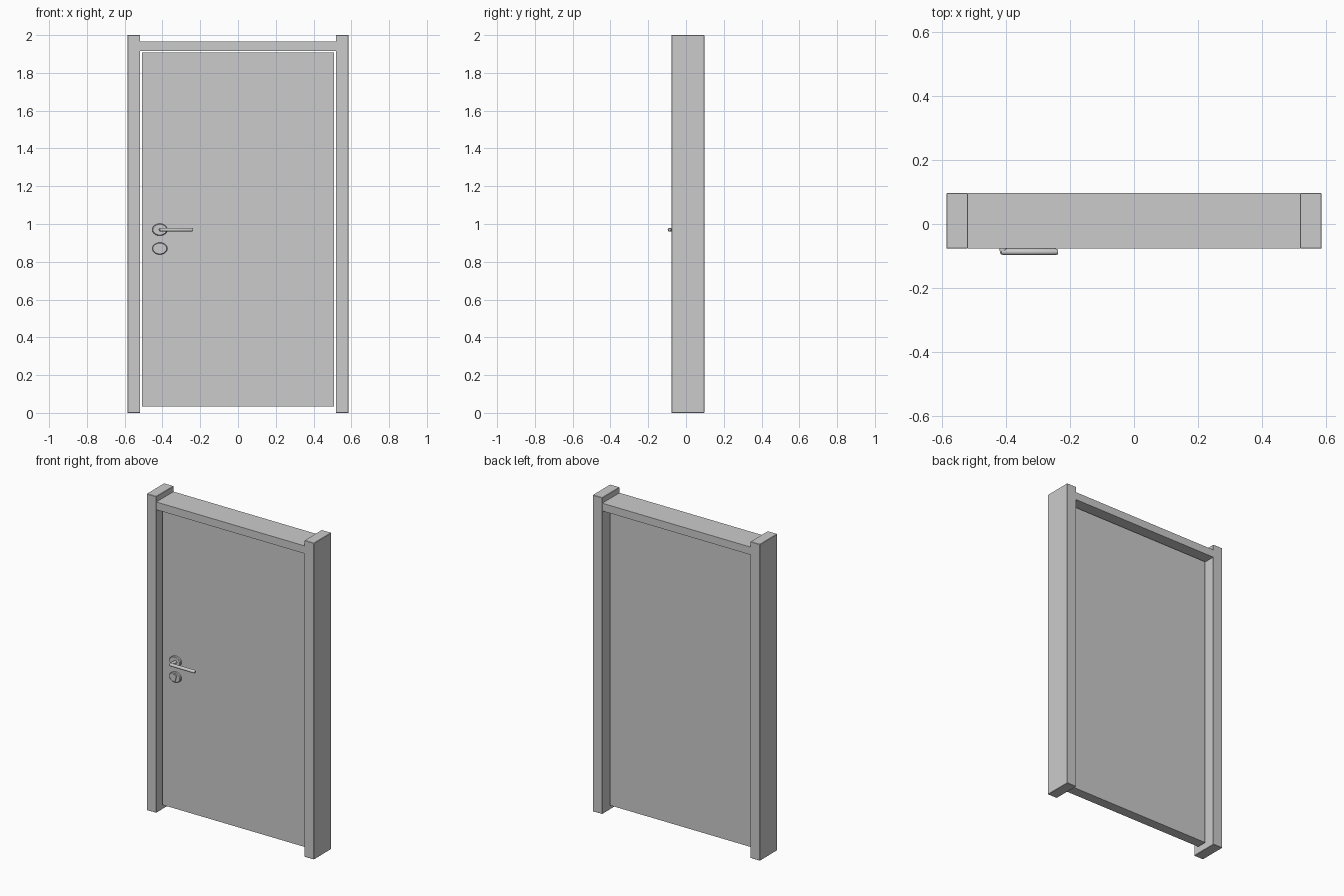
import bpy, bmesh, math
from mathutils import Vector

if "Cube" in bpy.data.objects:
    bpy.data.objects.remove(bpy.data.objects["Cube"])


def bevel(ob, width, segments=1):
    m = ob.modifiers.new("bevel", "BEVEL")
    m.width, m.segments, m.limit_method = width, segments, "ANGLE"


def finish(name, bm, smooth=False):
    bmesh.ops.recalc_face_normals(bm, faces=bm.faces)
    me = bpy.data.meshes.new(name)
    bm.to_mesh(me)
    bm.free()
    ob = bpy.data.objects.new(name, me)
    bpy.context.collection.objects.link(ob)
    if smooth:
        bpy.ops.object.select_all(action="DESELECT")
        bpy.context.view_layer.objects.active = ob
        ob.select_set(True)
        bpy.ops.object.shade_smooth_by_angle(angle=math.radians(35))
    return ob


def box(name, lo, hi, bev=0.0):
    bm = bmesh.new()
    bmesh.ops.create_cube(bm, size=1)
    lo, hi = Vector(lo), Vector(hi)
    for v in bm.verts:
        v.co = (lo + hi) / 2 + v.co * (hi - lo)
    ob = finish(name, bm)
    if bev:
        bevel(ob, bev)
    return ob


def loft(name, rings):
    """Skin a list of equal-length point rings and cap both ends."""
    bm = bmesh.new()
    loops = [[bm.verts.new(p) for p in r] for r in rings]
    n = len(loops[0])
    for a, b in zip(loops, loops[1:]):
        for i in range(n):
            bm.faces.new((a[i], a[(i + 1) % n], b[(i + 1) % n], b[i]))
    bm.faces.new(loops[0])
    bm.faces.new(loops[-1])
    return finish(name, bm, smooth=True)


def ellipse(x, y, z, rx, rz, n=32):
    return [(x + rx * math.cos(2 * math.pi * i / n), y,
             z + rz * math.sin(2 * math.pi * i / n)) for i in range(n)]


FRONT, BACK = -0.077, 0.097
DOOR_F, DOOR_B = -0.028, 0.035
HX, HZ, LZ = -0.414, 0.97, 0.87

# Frame
for side, x0, x1 in (("left", -0.585, -0.518), ("right", 0.518, 0.585)):
    box(side + "_post", (x0, FRONT, 0), (x1, BACK, 2), 0.002)
box("header", (-0.518, FRONT + 0.001, 1.916), (0.518, BACK - 0.001, 1.965))

# Door leaf
box("door_panel", (-0.508, DOOR_F, 0.035), (0.508, DOOR_B, 1.908))

# Handle and lock plates
for name, z in (("handle_plate", HZ), ("lock_plate", LZ)):
    loft(name, [ellipse(HX, DOOR_F + 0.001, z, 0.040, 0.032),
                ellipse(HX, DOOR_F - 0.010, z, 0.040, 0.032),
                ellipse(HX, DOOR_F - 0.014, z, 0.036, 0.028)])

# Handle neck
loft("handle_neck", [ellipse(HX + 0.005, y, HZ, 0.011, 0.010)
                     for y in (DOOR_F - 0.012, -0.085)])

# Lever: round bar swept sideways with a softened root and tip
stations = [(-0.418, -0.086, 0.004), (-0.414, -0.087, 0.0085),
            (-0.400, -0.087, 0.010), (-0.330, -0.087, 0.010),
            (-0.244, -0.087, 0.010), (-0.237, -0.087, 0.007)]
loft("lever", [[(x, y + r * math.cos(i * math.pi / 8), HZ + r * math.sin(i * math.pi / 8))
                for i in range(16)] for x, y, r in stations])

# Lock cylinder: round head with a tapering foot
head = [(0.015 * math.cos(a), 0.008 + 0.013 * math.sin(a))
        for a in (math.radians(-40 + 260 * i / 16) for i in range(17))]
outline = head + [(-0.006, -0.021), (0.006, -0.021)]
loft("lock_cylinder", [[(HX + x, y, LZ + z) for x, z in outline]
                       for y in (DOOR_F - 0.012, DOOR_F - 0.020)])
# Key slot
box("key_slot", (HX - 0.0015, DOOR_F - 0.021, LZ), (HX + 0.0015, DOOR_F - 0.019, LZ + 0.016))
